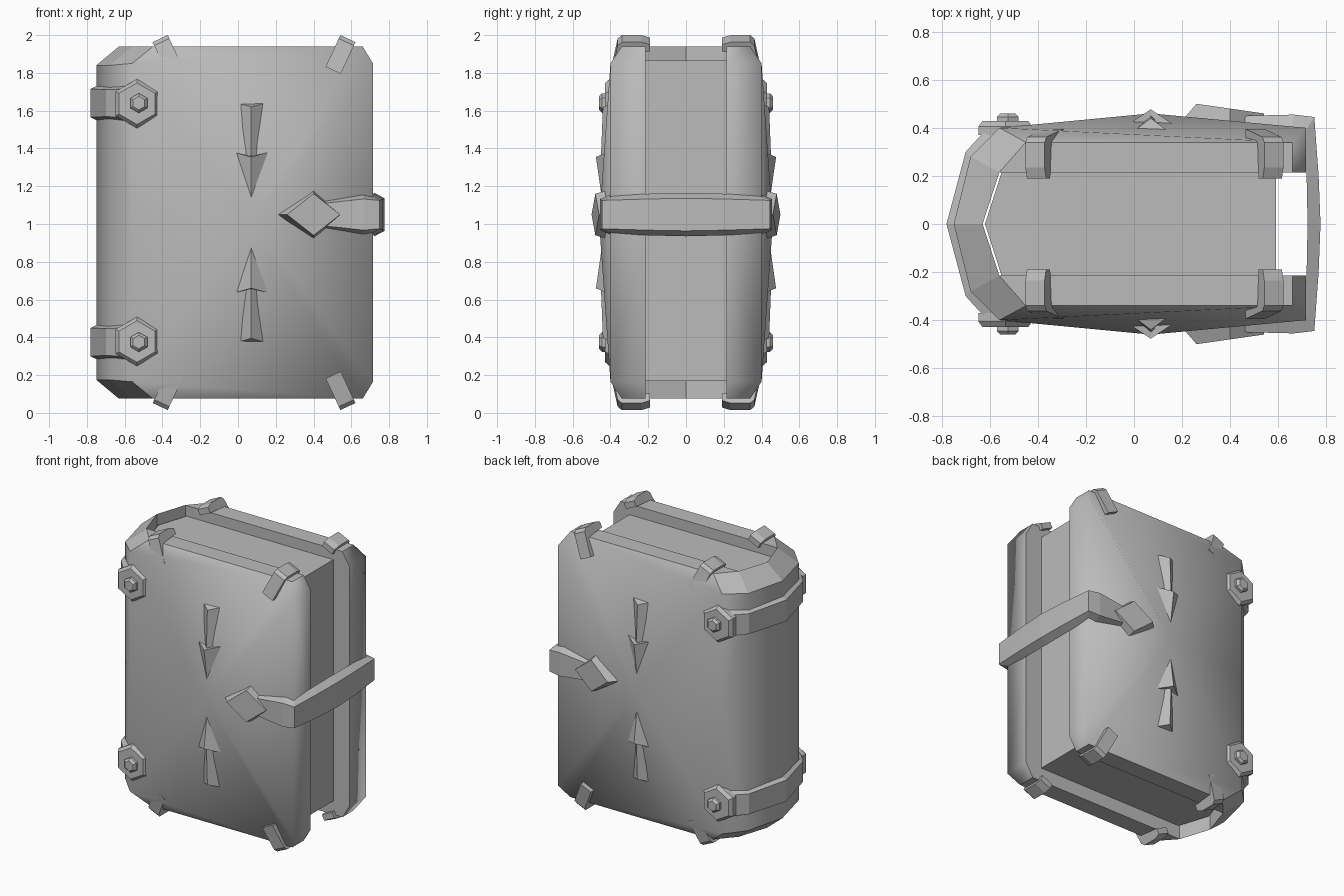
import bpy, bmesh, math
from mathutils import Vector

if "Cube" in bpy.data.objects:
    bpy.data.objects.remove(bpy.data.objects["Cube"], do_unlink=True)

ZC = 1.0075   # middle height of the book
CLASP_Z = 1.05
FOUR = [(1, 1), (-1, 1), (1, -1), (-1, -1)]
SIDES = [(1, 1), (-1, 1)]
UPDOWN = [(1, 1), (1, -1)]

grey = bpy.data.materials.new("plain_grey")
grey.use_nodes = True
grey.diffuse_color = (0.5, 0.5, 0.5, 1)
grey.node_tree.nodes["Principled BSDF"].inputs["Base Color"].default_value = (0.5, 0.5, 0.5, 1)


def build(name, faces, copies):
    """Make one object from faces, repeated with y and height mirrored."""
    bm = bmesh.new()
    for sy, sz in copies:
        for f in faces:
            bm.faces.new([bm.verts.new((x, y * sy, ZC + (z - ZC) * sz)) for x, y, z in f])
    bmesh.ops.remove_doubles(bm, verts=bm.verts, dist=1e-5)
    bmesh.ops.recalc_face_normals(bm, faces=bm.faces)
    me = bpy.data.meshes.new(name)
    bm.to_mesh(me)
    bm.free()
    me.materials.append(grey)
    ob = bpy.data.objects.new(name, me)
    bpy.context.collection.objects.link(ob)
    return ob


def loft(name, rings, copies):
    """Skin a row of rings and cap both ends."""
    n = len(rings[0])
    faces = [rings[0], rings[-1]]
    for a, b in zip(rings, rings[1:]):
        faces += [[a[i], a[(i + 1) % n], b[(i + 1) % n], b[i]] for i in range(n)]
    return build(name, faces, copies)


def band(name, half, zc, copies):
    """Strap with a tapered section; half path of (outer x, y, inner x, y, half height)."""
    path = half + [(a, -b, c, -d, h) for a, b, c, d, h in reversed(half[:-1])]
    rings = [[(c, d, zc - h), (a, b, zc - h * 0.75), (a, b, zc + h * 0.75), (c, d, zc + h)]
             for a, b, c, d, h in path]
    return loft(name, rings, copies)


def mid(p):
    return (p[0], p[1], ZC)


# Cover and spine: one quarter, mirrored front to back and top to bottom
peak = (0.07, -0.46, ZC)
m0, m1, m2, m3 = (-0.75, 0, 1.84), (-0.68, -0.28, 1.84), (-0.56, -0.4, 1.85), (0.715, -0.4, 1.85)
t0, t1, t2, t3 = (-0.63, 0, 1.94), (-0.56, -0.215, 1.94), (-0.45, -0.34, 1.94), (0.66, -0.34, 1.94)
i3, i4 = (0.66, -0.215, 1.94), (0.715, -0.215, 1.85)
cover = build("cover", [
    [m0, t0, t1, m1], [m1, t1, t2, m2], [t1, i3, t3, t2],
    [m2, t2, t3], [peak, m2, t3], [peak, t3, m3],
    [peak, m3, mid(m3)], [peak, mid(m2), m2],
    [m1, m2, mid(m2), mid(m1)], [m0, m1, mid(m1), mid(m0)],
    [t3, i3, i4, m3], [m3, i4, mid(i4), mid(m3)],
    [i3, t1, mid(t1), mid(i3)], [i4, i3, mid(i3), mid(i4)],
    [t1, t0, mid(t0), mid(t1)]], FOUR)

# Soft shading on the cover, crisp along its rims and chamfers
bm = bmesh.new()
bm.from_mesh(cover.data)
for f in bm.faces:
    f.smooth = True
for e in bm.edges:
    rim = all(abs(v.co.z - ZC) > 0.9 for v in e.verts)
    lip = all(abs(v.co.y) < 0.22 for v in e.verts) and e.calc_face_angle(0) > 0.6
    chamfer = all(abs(v.co.z - ZC) > 0.8 and v.co.x < 0 for v in e.verts)
    if rim or lip or chamfer:
        e.smooth = False
bm.to_mesh(cover.data)
bm.free()

# Page block
outline = [(-0.62, 0), (-0.55, -0.217), (0.59, -0.217), (0.59, 0.217), (-0.55, 0.217)]
loft("pages", [[(x, y, z) for x, y in outline] for z in (0.17, 1.865)], [(1, 1)])

# Corner clips hooked over the cover edges, leaning outward
hook = [(-0.19, -0.055), (-0.19, -0.015), (-0.235, 0), (-0.34, 0), (-0.362, -0.02),
        (-0.395, -0.185), (-0.35, -0.185), (-0.32, -0.065)]
for side, label in ((1, "left"), (-1, "right")):
    tilt = math.radians(25)
    along = Vector((math.sin(tilt) * side, 0, math.cos(tilt)))
    across = Vector((math.cos(tilt) * side, 0, -math.sin(tilt)))
    start = Vector((0.085 + 0.457 * side, 0, 2.0))
    rings = [[tuple(start + across * u + along * w + Vector((0, y, 0))) for y, w in hook]
             for u in (0, 0.088)]
    loft("corner_clips_" + label, rings, FOUR)

# Hinge bands around the spine, with end plates and bolts
band("hinge_bands", [(-0.55, -0.425, -0.55, -0.38, 0.115),
                     (-0.6, -0.41, -0.58, -0.36, 0.1),
                     (-0.7, -0.3, -0.66, -0.26, 0.095),
                     (-0.78, 0, -0.73, 0, 0.1)], 1.64, UPDOWN)


def hexagon(x, z, r, y, turn):
    return [(x + r * math.cos(math.radians(60 * i + turn)), y,
             z + r * math.sin(math.radians(60 * i + turn))) for i in range(6)]


loft("hinge_plates", [hexagon(-0.535, 1.637, r, y, 30)
                      for r, y in ((0.13, -0.37), (0.13, -0.405), (0.11, -0.428))], FOUR)
loft("hinge_bolts", [hexagon(-0.525, 1.64, r, y, 30)
                     for r, y in ((0.052, -0.42), (0.052, -0.445), (0.036, -0.46))], FOUR)

# Clasp strap across the fore edge and its diamond ends
band("clasp_strap", [(0.46, -0.45, 0.46, -0.4, 0.08),
                     (0.665, -0.455, 0.66, -0.39, 0.11),
                     (0.75, -0.445, 0.71, -0.38, 0.1),
                     (0.768, -0.2, 0.718, -0.2, 0.11),
                     (0.776, 0, 0.722, 0, 0.115)], CLASP_Z, [(1, 1)])
Z = CLASP_Z
loft("clasp_diamonds", [
    [(0.2, -0.43, Z), (0.4, -0.41, Z - 0.13), (0.545, -0.4, Z), (0.4, -0.41, Z + 0.13)],
    [(0.26, -0.5, Z), (0.4, -0.48, Z - 0.11), (0.54, -0.46, Z), (0.4, -0.48, Z + 0.11)]], SIDES)

# Ridged arrows pointing at the cover centre
X = 0.07
loft("arrow_tails", [[(X - w, y, z), (X, ridge, zr), (X + w, y, z), (X, -0.36, z)]
                     for w, y, z, ridge, zr in ((0.09, -0.372, 1.645, -0.44, 1.62),
                                                (0.045, -0.405, 1.36, -0.45, 1.36))], FOUR)
left, right, back = (X - 0.108, -0.405, 1.385), (X + 0.108, -0.405, 1.385), (X, -0.38, 1.36)
ridge, tip = (X, -0.477, 1.355), (X, -0.443, 1.12)
build("arrow_heads", [[left, ridge, tip], [ridge, right, tip], [left, back, ridge],
                      [back, right, ridge], [left, tip, back], [right, back, tip]], FOUR)
